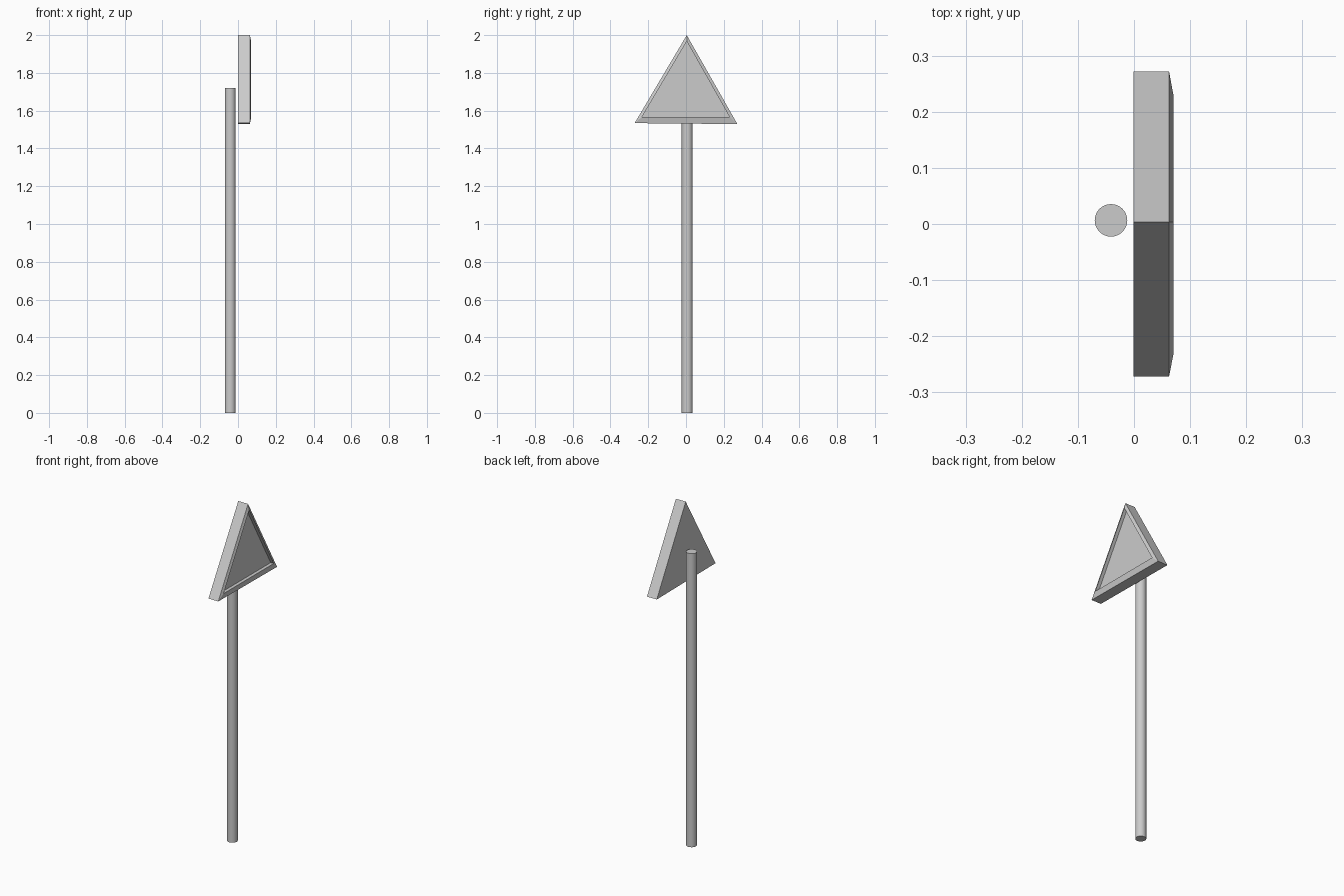
import bpy, bmesh

if "Cube" in bpy.data.objects:
    bpy.data.objects.remove(bpy.data.objects["Cube"])

# Triangle outlines in the (y, z) plane
OUTER = [(-0.272, 1.534), (0.272, 1.529), (0.004, 2.0)]
INNER = [(-0.233, 1.567), (0.231, 1.566), (0.004, 1.967)]

# Sign plate: back, sides, sloped rim, recessed panel
bm = bmesh.new()
sections = [(OUTER, -0.001), (OUTER, 0.0625), (INNER, 0.07), (INNER, 0.05)]
rings = [[bm.verts.new((x, y, z)) for y, z in pts] for pts, x in sections]
for a, b in zip(rings, rings[1:]):
    for i in range(3):
        j = (i + 1) % 3
        bm.faces.new((a[i], a[j], b[j], b[i]))
bm.faces.new(rings[0][::-1])
bm.faces.new(rings[-1])
bmesh.ops.recalc_face_normals(bm, faces=bm.faces)
mesh = bpy.data.meshes.new("sign_plate")
bm.to_mesh(mesh)
bm.free()
bpy.context.collection.objects.link(bpy.data.objects.new("sign_plate", mesh))

# Round post behind the plate
HEIGHT = 1.72
bpy.ops.mesh.primitive_cylinder_add(vertices=32, radius=0.029, depth=HEIGHT,
                                    location=(-0.041, 0.0065, HEIGHT / 2))
post = bpy.context.object
post.name = "post"
bpy.ops.object.shade_smooth_by_angle()
